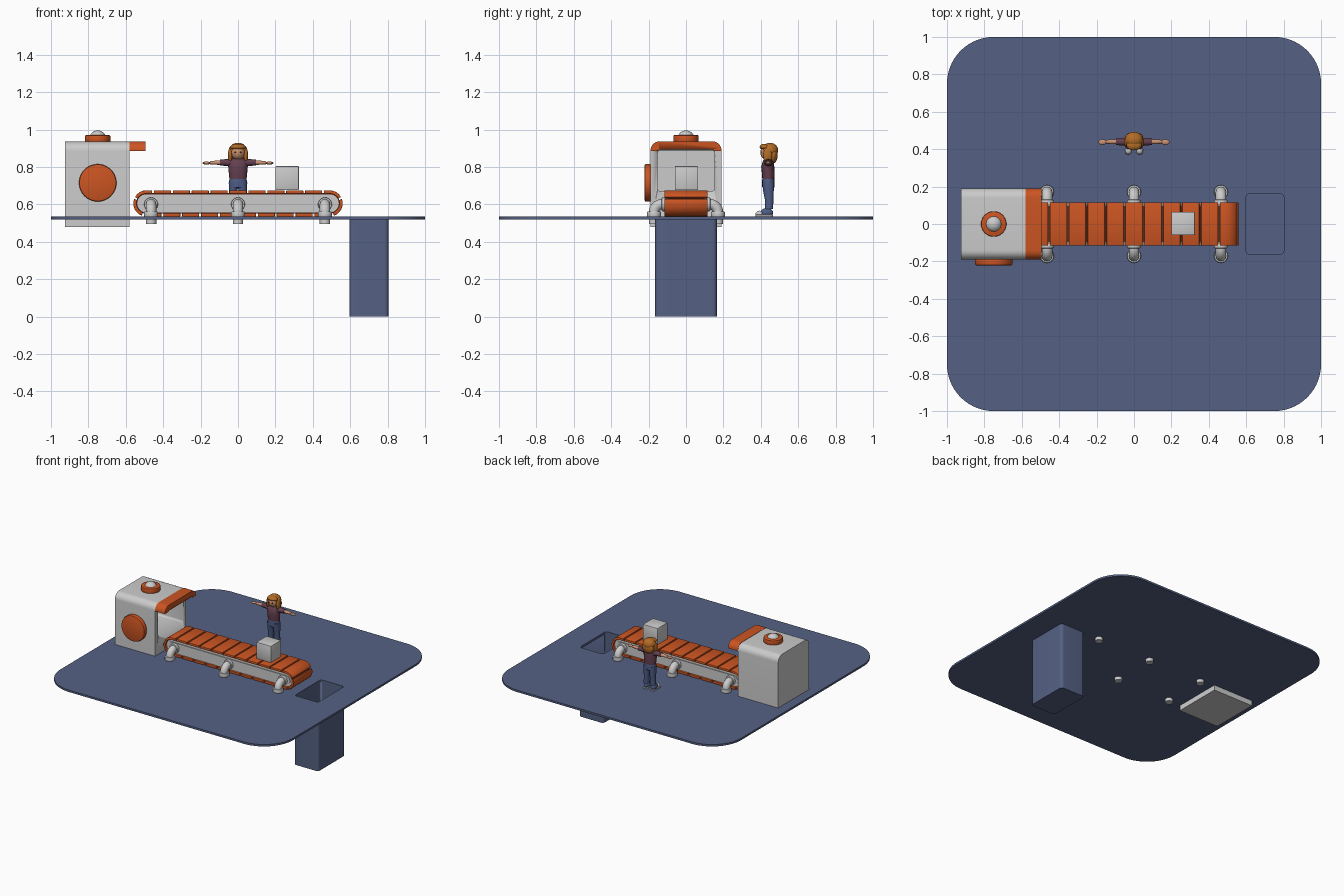
import bpy, bmesh, math
from mathutils import Vector

if "Cube" in bpy.data.objects:
    bpy.data.objects.remove(bpy.data.objects["Cube"])


def material(name, r, g, b):
    m = bpy.data.materials.new(name)
    m.diffuse_color = (r, g, b, 1)
    m.use_nodes = True
    m.node_tree.nodes["Principled BSDF"].inputs["Base Color"].default_value = m.diffuse_color
    return m


BLUE = material("slate blue", .09, .12, .23)
GREY = material("light grey", .60, .60, .60)
ORANGE = material("orange", .60, .09, .016)
DARK = material("dark rubber", .10, .025, .012)
PLUM = material("plum", .13, .05, .08)
SKIN = material("skin", .60, .29, .17)
HAIR = material("ginger hair", .45, .15, .02)
DENIM = material("denim", .075, .11, .24)


def finish(ob, mat, bevel=0):
    ob.data.materials.append(mat)
    bpy.ops.object.select_all(action='DESELECT')
    ob.select_set(True)
    bpy.context.view_layer.objects.active = ob
    if bevel:
        mod = ob.modifiers.new("soft edges", 'BEVEL')
        mod.width, mod.segments, mod.limit_method = bevel, 2, 'ANGLE'
        bpy.ops.object.modifier_apply(modifier=mod.name)
    bpy.ops.object.shade_smooth_by_angle(angle=math.radians(35))
    return ob


def mesh_object(name, bm, mat, bevel=0):
    bmesh.ops.recalc_face_normals(bm, faces=bm.faces)
    me = bpy.data.meshes.new(name)
    bm.to_mesh(me)
    bm.free()
    ob = bpy.data.objects.new(name, me)
    bpy.context.collection.objects.link(ob)
    return finish(ob, mat, bevel)


def place(axis, t, a, b):
    return {'x': (t, a, b), 'y': (a, t, b), 'z': (a, b, t)}[axis]


def skin_rings(name, rings, mat, bevel=0):
    """Bridge equal rings of points and cap both ends."""
    bm = bmesh.new()
    loops = [[bm.verts.new(p) for p in r] for r in rings]
    n = len(loops[0])
    for lo, hi in zip(loops, loops[1:]):
        for i in range(n):
            j = (i + 1) % n
            bm.faces.new((lo[i], lo[j], hi[j], hi[i]))
    bm.faces.new(loops[0])
    bm.faces.new(loops[-1])
    return mesh_object(name, bm, mat, bevel)


def prism(name, outline, axis, lo, hi, mat, bevel=0):
    return skin_rings(name, [[place(axis, t, a, b) for a, b in outline] for t in (lo, hi)], mat, bevel)


def loft(name, axis, rings, mat, n=16):
    """Rings are (position, centre a, centre b, radius a, radius b)."""
    return skin_rings(name, [[place(axis, t, a + ra * c, b + rb * s) for c, s in circle(0, 0, 1, n)]
                             for t, a, b, ra, rb in rings], mat)


def circle(a, b, r, n=32):
    return [(a + r * math.cos(2 * math.pi * i / n), b + r * math.sin(2 * math.pi * i / n)) for i in range(n)]


def round_rect(a0, a1, b0, b1, r, n=8, top_only=False):
    pts = []
    for k, (a, b) in enumerate(((a1 - r, b1 - r), (a0 + r, b1 - r), (a0 + r, b0 + r), (a1 - r, b0 + r))):
        if top_only and k > 1:
            pts.append((a0 if k == 2 else a1, b0))
            continue
        for i in range(n + 1):
            t = math.pi / 2 * (k + i / n)
            pts.append((a + r * math.cos(t), b + r * math.sin(t)))
    return pts


def cut(ob, cutter):
    mod = ob.modifiers.new("opening", 'BOOLEAN')
    mod.operation, mod.object, mod.solver = 'DIFFERENCE', cutter, 'EXACT'
    bpy.context.view_layer.objects.active = ob
    bpy.ops.object.modifier_apply(modifier=mod.name)
    bpy.data.objects.remove(cutter)


def ball(name, centre, radii, mat):
    bm = bmesh.new()
    bmesh.ops.create_uvsphere(bm, u_segments=24, v_segments=14, radius=1)
    for v in bm.verts:
        v.co = Vector(c + p * r for c, p, r in zip(centre, v.co, radii))
    return mesh_object(name, bm, mat)


# Floor slab with a chute well hanging below it
FLOOR = .535
floor = prism("floor", round_rect(-1, 1, -1, 1, .25, 14), 'z', .52, FLOOR, BLUE)
cut(floor, prism("floor_cutter", round_rect(.599, .801, -.161, .161, .02), 'z', .4, .7, BLUE))
well = prism("chute_well", round_rect(.595, .805, -.165, .165, .022), 'z', 0, .52, BLUE)
cut(well, prism("well_cutter", round_rect(.599, .801, -.161, .161, .02), 'z', .005, .7, BLUE))

# Machine housing with an opening above the conveyor
housing = prism("machine_housing", round_rect(-.19, .19, .48, .935, .05, top_only=True), 'x', -.925, -.58, GREY)
cut(housing, prism("housing_cutter", round_rect(-.152, .152, .67, .888, .015), 'x', -.88, -.4, GREY))

# Hood: the top band of a rounded arch
hood = prism("machine_hood", round_rect(-.19, .19, .885, .937, .049, top_only=True), 'x', -.58, -.495, ORANGE)
cut(hood, prism("hood_cutter", round_rect(-.15, .15, .8, .893, .01), 'x', -.7, -.4, ORANGE))

# Side disc and signal lamp
prism("side_disc", circle(-.75, .715, .1, 48), 'y', -.222, -.185, ORANGE, .008)
prism("lamp_base", circle(-.75, 0, .068), 'z', .93, .97, ORANGE, .006)
ball("lamp_dome", (-.75, 0, .955), (.044, .044, .04), GREY)

# Conveyor: nested stadium solids wrapped by a loop of slats
HALF, MID = .49, .605


def track(s, r, pitch_r=.058):
    """Point at arc distance s along the stadium loop, at radius r."""
    arc, run = math.pi * pitch_r, 2 * HALF
    s %= 2 * (arc + run)
    side = 1
    if s >= arc + run:
        s, side = s - arc - run, -1
    if s < run:
        x, z = HALF - s, r
    else:
        t = math.pi / 2 + (s - run) / pitch_r
        x, z = -HALF + r * math.cos(t), r * math.sin(t)
    return side * x, MID + side * z


LENGTH = 2 * (2 * HALF + math.pi * .058)


def stadium(r):
    ends = [(1, -math.pi / 2), (-1, math.pi / 2)]
    return [(e * HALF + r * math.cos(a + math.pi * i / 14), MID + r * math.sin(a + math.pi * i / 14))
            for e, a in ends for i in range(15)]


prism("inner_belt", stadium(.055), 'y', -.10, .10, DARK)
prism("conveyor_frame", stadium(.049), 'y', -.106, .106, GREY)
prism("frame_panel", stadium(.034), 'y', -.111, .111, GREY)
SLATS = 23
pitch = LENGTH / SLATS
for i in range(SLATS):
    start = .035 + i * pitch + .005
    steps = [start + (pitch - .01) * k / 6 for k in range(7)]
    outline = [track(s, .070) for s in steps] + [track(s, .052) for s in reversed(steps)]
    prism("belt_slat", outline, 'y', -.116, .116, ORANGE, .003)

# Six elbow pipe legs with collars
for x in (-.465, 0, .465):
    for side in (-1, 1):
        path = [(.09, .6)] + [(.128 + .043 * math.sin(t), .557 + .043 * math.cos(t))
                              for t in (math.pi / 16 * i for i in range(9))] + [(.171, .495)]
        curve = bpy.data.curves.new("pipe_leg", 'CURVE')
        curve.dimensions, curve.bevel_depth = '3D', .028
        curve.bevel_resolution, curve.use_fill_caps = 4, True
        spline = curve.splines.new('POLY')
        spline.points.add(len(path) - 1)
        for p, (y, z) in zip(spline.points, path):
            p.co = (x, side * y, z, 1)
        pipe = bpy.data.objects.new("pipe_leg", curve)
        bpy.context.collection.objects.link(pipe)
        bpy.ops.object.select_all(action='DESELECT')
        pipe.select_set(True)
        bpy.context.view_layer.objects.active = pipe
        bpy.ops.object.convert(target='MESH')
        finish(bpy.context.view_layer.objects.active, GREY)
        prism("side_collar", circle(x, .6, .037, 24), 'y', side * .104, side * .13, GREY, .005)
        prism("floor_collar", circle(x, side * .171, .037, 24), 'z', .53, .562, GREY, .005)

# Crate riding on the belt
prism("crate", [(.2, -.06), (.325, -.06), (.325, .065), (.2, .065)], 'z', .676, .804, GREY, .003)

# Worker: torso, head and hair
Y = .44
loft("shirt", 'z', [(.735, 0, Y, .046, .032), (.765, 0, Y, .049, .034), (.80, 0, Y - .003, .052, .035),
                    (.828, 0, Y, .056, .030), (.842, 0, Y, .036, .022), (.848, 0, Y, .018, .016)], PLUM)
loft("neck", 'z', [(.84, 0, Y, .015, .015), (.87, 0, Y, .015, .015)], SKIN)
ball("head", (0, .437, .877), (.038, .040, .040), SKIN)
ball("hair_cap", (0, .449, .889), (.049, .044, .040), HAIR)
ball("hair_fringe", (0, .422, .907), (.041, .028, .017), HAIR)
ball("hair_back", (0, .466, .862), (.048, .024, .043), HAIR)
loft("hips", 'z', [(.69, 0, Y, .047, .032), (.715, 0, Y, .050, .034), (.745, 0, Y, .044, .031)], DENIM)

# Mirrored limbs, hair locks, eyes and shoes
for s in (-1, 1):
    ball("hair_lock", (s * .042, .436, .862), (.012, .024, .040), HAIR)
    ball("eye", (s * .014, .401, .879), (.005, .004, .005), DARK)
    loft("sleeve", 'x', [(s * .04, Y, .822, .022, .020), (s * .065, Y, .824, .020, .018),
                         (s * .095, Y, .823, .018, .016)], PLUM)
    loft("forearm", 'x', [(s * .09, Y, .823, .012, .012), (s * .12, Y, .823, .013, .011),
                          (s * .15, Y, .822, .009, .008)], SKIN)
    ball("hand", (s * .168, Y - .002, .821), (.022, .015, .008), SKIN)
    loft("trouser_leg", 'z', [(.575, s * .028, .444, .020, .022), (.63, s * .026, .444, .020, .023),
                              (.67, s * .025, .441, .023, .028), (.72, s * .024, Y, .025, .032)], DENIM)
    prism("shoe_sole", round_rect(s * .03 - .019, s * .03 + .019, .372, .466, .014, 4), 'z', FLOOR, .545, GREY, .002)
    ball("shoe_toe", (s * .03, .394, .548), (.018, .022, .018), GREY)
    ball("shoe_heel", (s * .03, .432, .556), (.020, .034, .024), DENIM)
